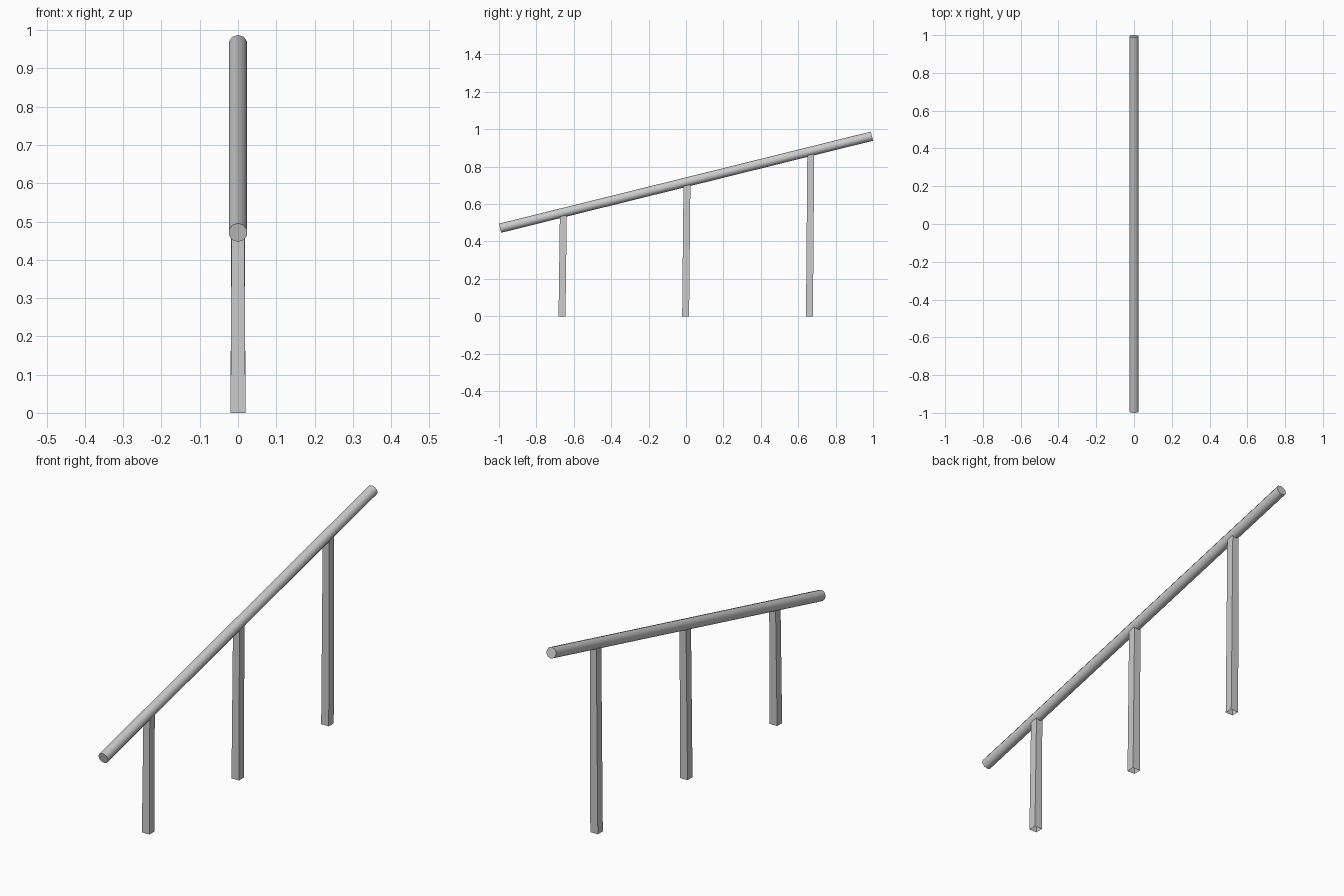
import bpy, bmesh, math
from mathutils import Vector

if "Cube" in bpy.data.objects:
    bpy.data.objects.remove(bpy.data.objects["Cube"])

RAIL_A = Vector((0, -0.994, 0.471))
RAIL_B = Vector((0, 0.994, 0.963))
RADIUS = 0.025
SIDES = 10


def make_object(name, bm):
    bmesh.ops.recalc_face_normals(bm, faces=bm.faces)
    mesh = bpy.data.meshes.new(name)
    bm.to_mesh(mesh)
    bm.free()
    obj = bpy.data.objects.new(name, mesh)
    bpy.context.collection.objects.link(obj)
    return obj


def rail_z(y):
    t = (y - RAIL_A.y) / (RAIL_B.y - RAIL_A.y)
    return RAIL_A.z + t * (RAIL_B.z - RAIL_A.z)


# Sloping round rail, vertex upwards, capped ends
axis = (RAIL_B - RAIL_A).normalized()
side = Vector((1, 0, 0))
up = side.cross(axis)
bm = bmesh.new()
rings = []
for end in (RAIL_A, RAIL_B):
    angles = [math.tau * i / SIDES for i in range(SIDES)]
    rings.append([bm.verts.new(end + RADIUS * (side * math.sin(a) + up * math.cos(a)))
                  for a in angles])
for i in range(SIDES):
    j = (i + 1) % SIDES
    bm.faces.new((rings[0][i], rings[0][j], rings[1][j], rings[1][i]))
for ring in rings:
    bm.faces.new(ring)
rail = make_object("handrail", bm)
bpy.context.view_layer.objects.active = rail
rail.select_set(True)
bpy.ops.object.shade_smooth_by_angle(angle=math.radians(50))


# Square posts, slightly tapered and leaning, open at both ends
def post(name, y):
    bm = bmesh.new()
    loops = []
    for half_x, dy, top in ((0.0195, 0, False), (0.0165, 0.007, True)):
        loop = []
        for sx, sy in ((-1, -1), (1, -1), (1, 1), (-1, 1)):
            py = y + dy + sy * 0.0185
            loop.append(bm.verts.new((sx * half_x, py, rail_z(py) - 0.018 if top else 0)))
        loops.append(loop)
    for i in range(4):
        j = (i + 1) % 4
        bm.faces.new((loops[0][i], loops[0][j], loops[1][j], loops[1][i]))
    make_object(name, bm)


for name, y in (("lower_post", -0.663), ("middle_post", -0.002), ("upper_post", 0.66)):
    post(name, y)
